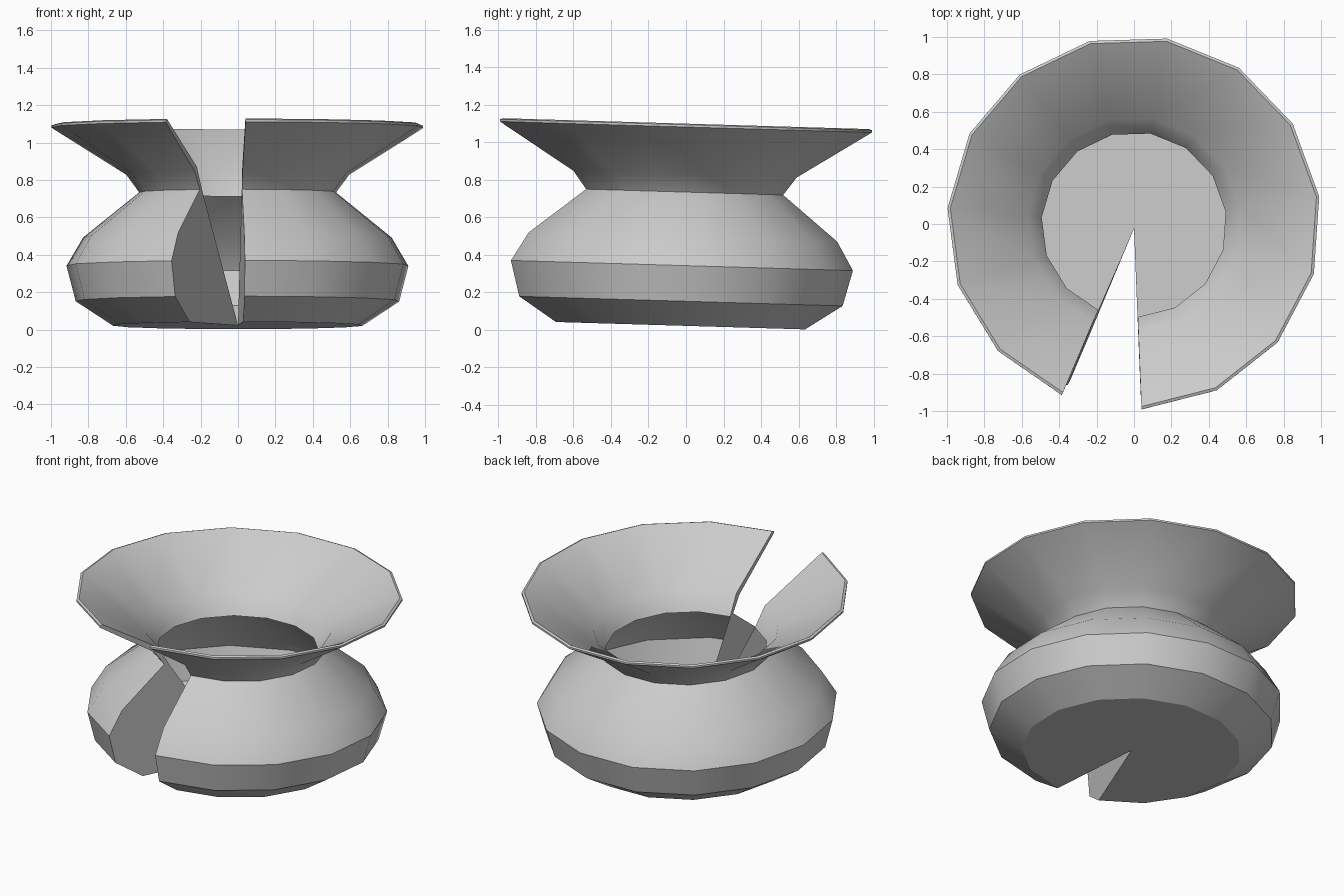
import bpy, bmesh, math
from mathutils import Matrix

if "Cube" in bpy.data.objects:
    bpy.data.objects.remove(bpy.data.objects["Cube"])

# Half section (radius, height): base centre, belly, waist, flared lip, back down to the inner waist
PROFILE = [(0, .022), (.67, .022), (.87, .153), (.92, .343), (.83, .495), (.53, .735),
           (.60, .83), (.985, 1.072), (1.0, 1.082), (1.0, 1.094), (.985, 1.10),
           (.57, .855), (.495, .727)]
SEGMENTS = 14
START, SWEEP = math.radians(-87.7), math.radians(335)
TILT = math.radians(-1.7)

clay = bpy.data.materials.new("plain grey")
clay.diffuse_color = (.6, .6, .6, 1)
clay.use_nodes = True
clay.node_tree.nodes["Principled BSDF"].inputs["Base Color"].default_value = clay.diffuse_color

bm = bmesh.new()

# Partial revolve, leaving a wedge open
centre = bm.verts.new((0, 0, PROFILE[0][1]))
rows = []
for i in range(SEGMENTS + 1):
    a = START + SWEEP * i / SEGMENTS
    rows.append([centre] + [bm.verts.new((r * math.cos(a), r * math.sin(a), z))
                            for r, z in PROFILE[1:]])
for p, q in zip(rows, rows[1:]):
    bm.faces.new((centre, q[1], p[1]))
    for j in range(1, len(PROFILE) - 1):
        bm.faces.new((p[j], q[j], q[j + 1], p[j + 1]))

# Flat caps on both sides of the wedge
bm.faces.new(rows[0])
bm.faces.new(rows[-1][::-1])

# Slight backward lean
bmesh.ops.transform(bm, matrix=Matrix.Rotation(TILT, 4, 'X'), verts=bm.verts)
bmesh.ops.translate(bm, vec=(0, -.025, 0), verts=bm.verts)

mesh = bpy.data.meshes.new("flared_bowl")
bm.to_mesh(mesh)
bm.free()
mesh.materials.append(clay)
bowl = bpy.data.objects.new("flared_bowl", mesh)
bpy.context.collection.objects.link(bowl)
bpy.context.view_layer.objects.active = bowl
bowl.select_set(True)
bpy.ops.object.shade_smooth_by_angle(angle=math.radians(30))
